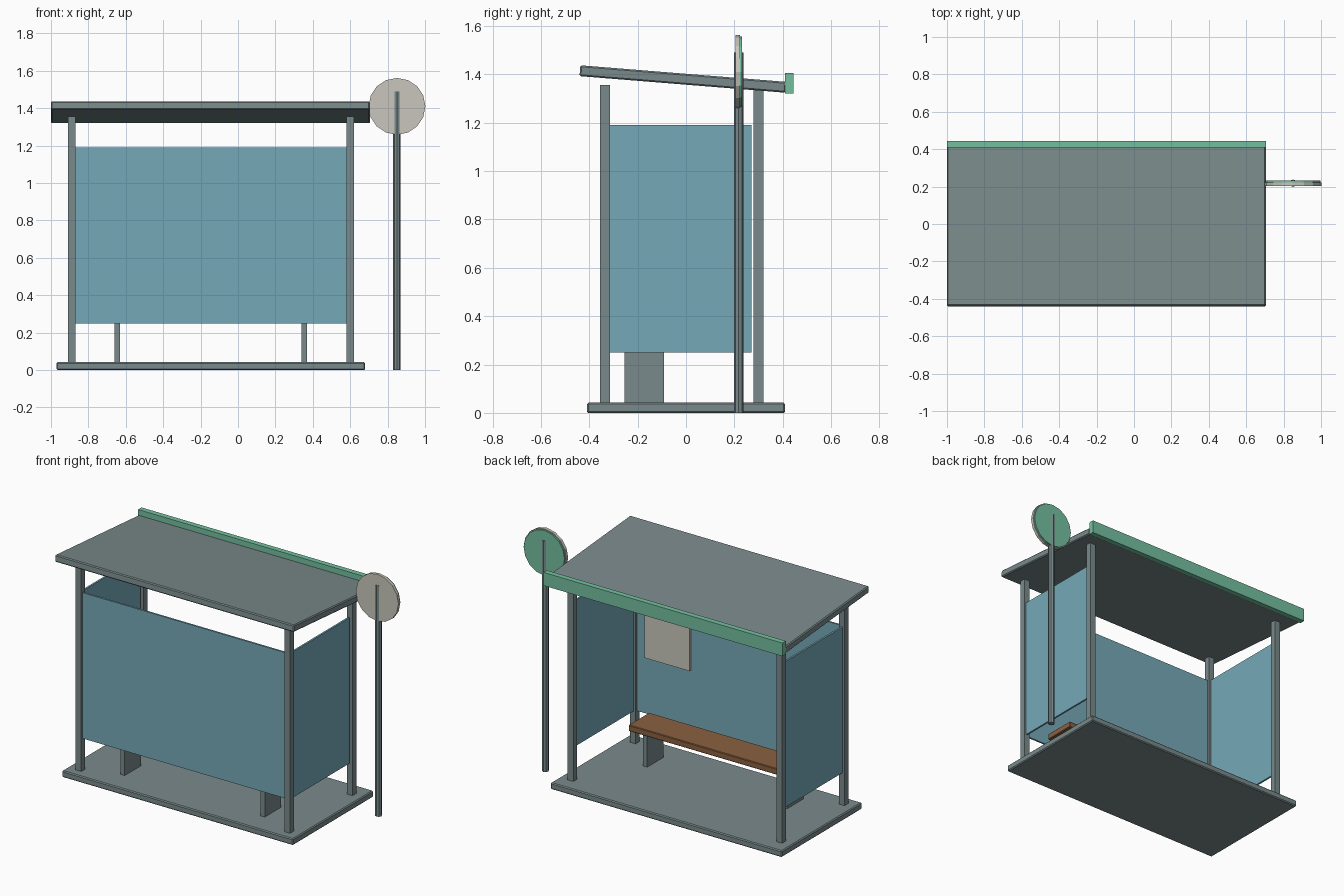
import bpy
import math

cube = bpy.data.objects.get("Cube")
if cube:
    bpy.data.objects.remove(cube, do_unlink=True)


def srgb(r, g, b):
    return tuple((c / 255 / 12.92) if c < 11 else ((c / 255 + 0.055) / 1.055) ** 2.4
                 for c in (r, g, b)) + (1.0,)


def material(name, colour):
    mat = bpy.data.materials.new(name)
    mat.diffuse_color = colour
    mat.use_nodes = True
    for node in mat.node_tree.nodes:
        if node.type == 'BSDF_PRINCIPLED':
            node.inputs["Base Color"].default_value = colour
    return mat


steel = material("steel grey", srgb(122, 138, 139))
glass = material("blue glass", srgb(118, 169, 185))
green = material("sea green", srgb(116, 192, 160))
cream = material("pale cream", srgb(200, 198, 188))
wood = material("brown wood", srgb(139, 96, 65))


def finish(obj, name, mat, bevel):
    obj.name = name
    obj.data.materials.append(mat)
    if bevel:
        mod = obj.modifiers.new("edge", 'BEVEL')
        mod.width = bevel
        mod.segments = 1
    return obj


def box(name, mat, x, y, z, bevel=0.0):
    """Box from three (low, high) ranges."""
    mid = [(a + b) / 2 for a, b in (x, y, z)]
    bpy.ops.mesh.primitive_cube_add(size=1, location=mid)
    obj = bpy.context.object
    obj.scale = [b - a for a, b in (x, y, z)]
    bpy.ops.object.transform_apply(location=False, rotation=False, scale=True)
    return finish(obj, name, mat, bevel)


def cylinder(name, mat, sides, radius, depth, location, tilt=0.0):
    bpy.ops.mesh.primitive_cylinder_add(vertices=sides, radius=radius, depth=depth,
                                        location=location, rotation=(tilt, 0, 0))
    return finish(bpy.context.object, name, mat, 0)


MID_X = -0.145   # centre line of the shelter

# Floor and sloping roof
box("floor_slab", steel, (-0.97, 0.68), (-0.41, 0.41), (0, 0.042), 0.006)
roof = box("roof", steel, (-1.0, 0.705), (-0.44, 0.415), (1.358, 1.403), 0.006)
roof.rotation_euler.x = -math.radians(4.6)
box("roof_fascia", green, (-1.0, 0.705), (0.41, 0.445), (1.32, 1.405))

# Posts, side panes and bench legs, one set per side
for side, sign in (("left", 1), ("right", -1)):
    px = MID_X + sign * 0.745
    for place, py, top in (("front", -0.335, 1.355), ("back", 0.30, 1.335)):
        box(f"{place}_{side}_post", steel, (px - 0.02, px + 0.02),
            (py - 0.02, py + 0.02), (0.04, top))
    box(f"{side}_pane", glass, (px - 0.006, px + 0.006), (-0.315, 0.27), (0.25, 1.19))
    lx = MID_X + sign * 0.50
    box(f"{side}_bench_leg", steel, (lx - 0.015, lx + 0.015), (-0.255, -0.09), (0.04, 0.25))

# Long pane, notice board and bench seat
box("long_pane", glass, (-0.87, 0.58), (-0.341, -0.329), (0.25, 1.19))
box("notice_board", cream, (0.195, 0.515), (-0.329, -0.313), (0.615, 1.06))
box("bench_seat", wood, (-0.75, 0.46), (-0.28, -0.07), (0.25, 0.29), 0.004)

# Round sign on its pole
cylinder("sign_pole", steel, 8, 0.02, 1.49, (0.85, 0.218, 0.745))
cylinder("sign_disc", cream, 16, 0.152, 0.019, (0.85, 0.2135, 1.41), math.pi / 2)
cylinder("sign_back", green, 16, 0.146, 0.009, (0.85, 0.2275, 1.41), math.pi / 2)
